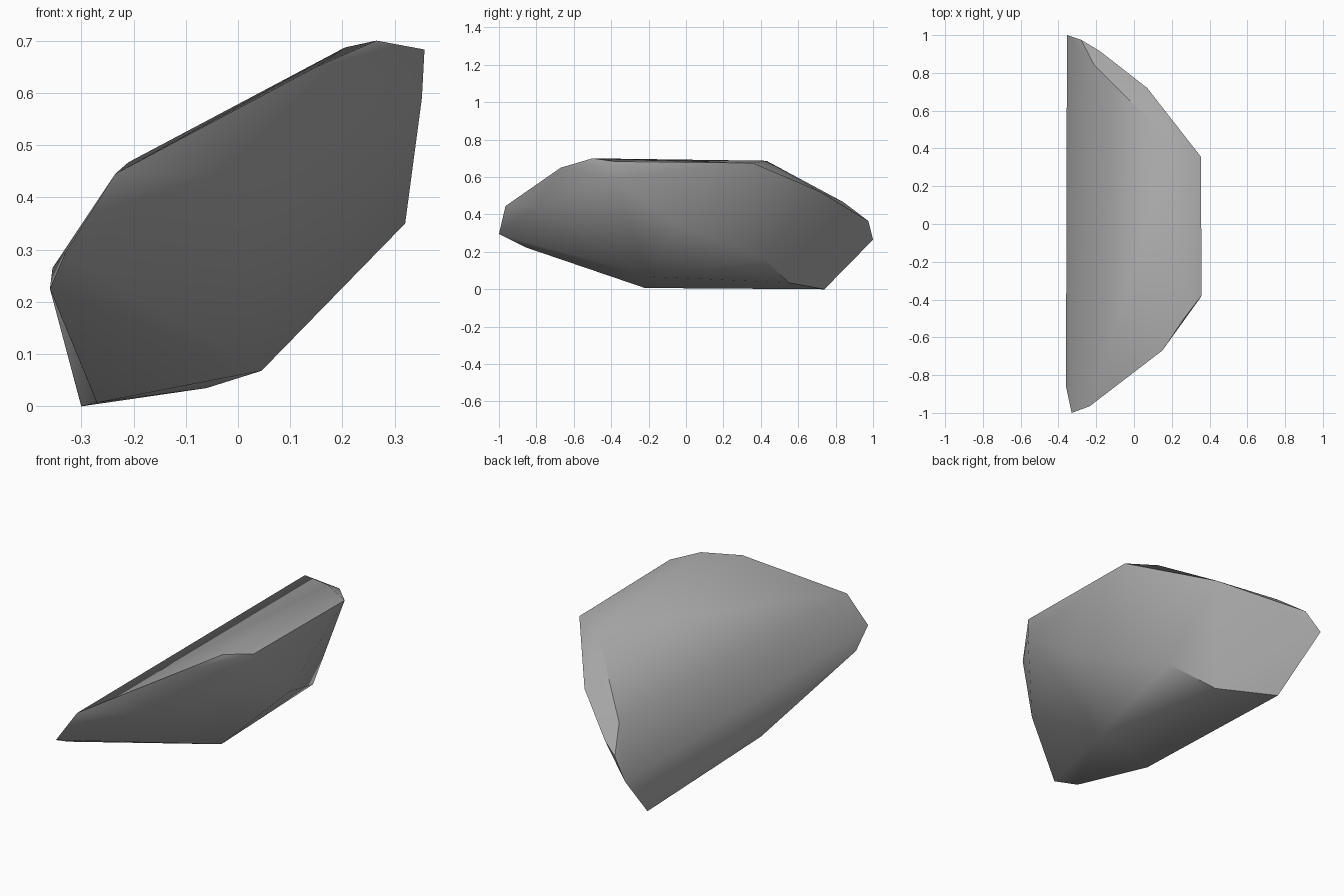
import bpy
import bmesh
import math

old_cube = bpy.data.objects.get("Cube")
if old_cube:
    bpy.data.objects.remove(old_cube, do_unlink=True)


def make_material(name, colour):
    material = bpy.data.materials.new(name)
    material.use_nodes = True
    material.diffuse_color = colour
    shader = next(n for n in material.node_tree.nodes if n.type == "BSDF_PRINCIPLED")
    shader.inputs["Base Color"].default_value = colour
    shader.inputs["Roughness"].default_value = 0.9
    return material


# Corner points of the chipped stone, grouped by region
front_tip = [(-.33, -1, .295), (-.235, -.965, .445), (-.01, -.79, .445),
             (.15, -.67, .65), (-.36, -.86, .225)]
upper_ridge = [(.265, -.5, .7), (.357, -.38, .683), (.352, -.39, .59),
               (.355, .355, .675), (.205, .43, .687)]
back_tip = [(-.21, .84, .467), (.07, .72, .52), (-.18, .915, .4),
            (-.28, .975, .365), (-.355, 1, .265)]
underside = [(.32, -.04, .35), (.13, .42, .16), (.045, -.2, .068),
             (-.06, .55, .035), (-.3, .74, 0), (-.27, -.22, .007)]


def make_stone(name, corners, material):
    """Wrap a tight convex skin around the corner points."""
    mesh = bpy.data.meshes.new(name)
    bm = bmesh.new()
    for corner in corners:
        bm.verts.new(corner)
    bmesh.ops.convex_hull(bm, input=bm.verts[:], use_existing_faces=False)
    loose = [vert for vert in bm.verts if not vert.link_faces]
    bmesh.ops.delete(bm, geom=loose, context="VERTS")
    bmesh.ops.recalc_face_normals(bm, faces=bm.faces[:])
    bm.to_mesh(mesh)
    bm.free()
    mesh.materials.append(material)
    stone = bpy.data.objects.new(name, mesh)
    bpy.context.scene.collection.objects.link(stone)
    return stone


stone_grey = make_material("stone_grey", (.4, .4, .4, 1))
rock = make_stone("rock", front_tip + upper_ridge + back_tip + underside, stone_grey)

# Soft facets, with only the sharp ridges kept crisp
bpy.ops.object.select_all(action="DESELECT")
rock.select_set(True)
bpy.context.view_layer.objects.active = rock
bpy.ops.object.shade_smooth_by_angle(angle=math.radians(40))
